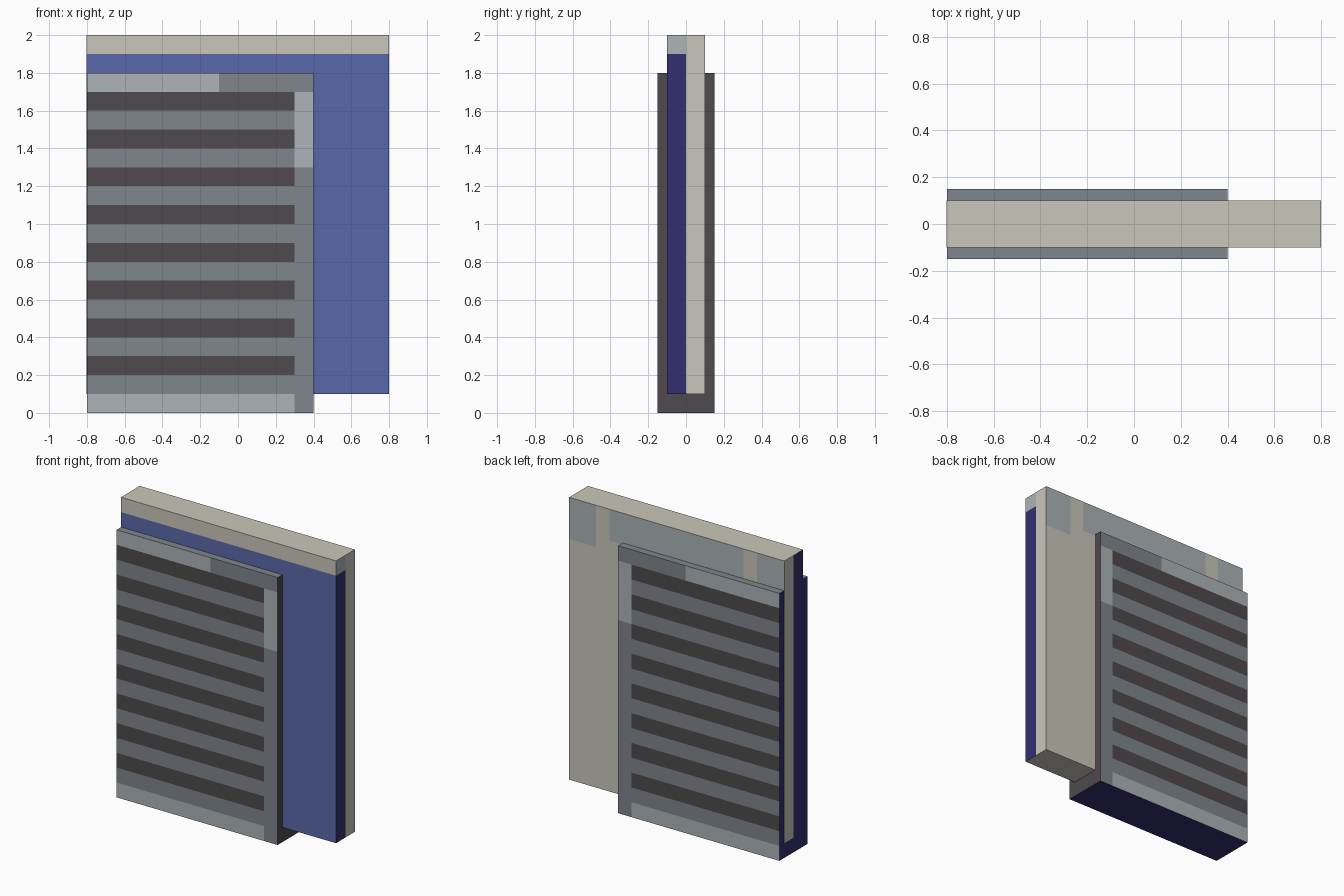
import bpy
import bmesh
from mathutils import Vector

if "Cube" in bpy.data.objects:
    bpy.data.objects.remove(bpy.data.objects["Cube"], do_unlink=True)


def linear(v):
    v /= 255
    return v / 12.92 if v <= 0.04045 else ((v + 0.055) / 1.055) ** 2.4


def material(name, r, g, b):
    mat = bpy.data.materials.new(name)
    mat.use_nodes = True
    colour = (linear(r), linear(g), linear(b), 1)
    mat.diffuse_color = colour
    shader = mat.node_tree.nodes["Principled BSDF"]
    shader.inputs["Base Color"].default_value = colour
    shader.inputs["Roughness"].default_value = 0.9
    return mat


BEIGE, BLUE, NAVY, LIGHT, GREY, DARK = range(6)
MATERIALS = [
    material("beige", 202, 198, 186),
    material("blue", 90, 105, 170),
    material("navy", 50, 47, 112),
    material("light grey", 172, 180, 183),
    material("mid grey", 127, 134, 140),
    material("charcoal", 79, 74, 77),
]


def painted_box(name, low, high, cuts, rule):
    """Box cut along axis planes, each face coloured by rule(centre, normal)."""
    low, high = Vector(low), Vector(high)
    bm = bmesh.new()
    bmesh.ops.create_cube(bm, size=1)
    for v in bm.verts:
        v.co = (low + high) / 2 + v.co * (high - low)
    for axis, places in enumerate(cuts):
        normal = Vector((0, 0, 0))
        normal[axis] = 1
        for place in places:
            bmesh.ops.bisect_plane(bm, geom=bm.verts[:] + bm.edges[:] + bm.faces[:],
                                   plane_co=normal * place, plane_no=normal)
    bm.normal_update()
    for f in bm.faces:
        f.material_index = rule(f.calc_center_median(), f.normal)
    mesh = bpy.data.meshes.new(name)
    bm.to_mesh(mesh)
    bm.free()
    for mat in MATERIALS:
        mesh.materials.append(mat)
    obj = bpy.data.objects.new(name, mesh)
    bpy.context.collection.objects.link(obj)
    return obj


# Inner slab: blue front, beige back with grey patches along the top
def slab_rule(c, n):
    if abs(n.z) > 0.5:
        return BEIGE
    if n.y < -0.5:
        return BEIGE if c.z > 1.9 else BLUE
    if n.y > 0.5:
        outer = abs(c.x) > 0.6 and c.z > 1.72
        middle = abs(c.x) < 0.5 and c.z > 1.79
        return LIGHT if outer or middle else BEIGE
    if c.y > 0:
        return BEIGE
    return LIGHT if n.x > 0 and c.z > 1.9 else NAVY


painted_box("inner_slab", (-0.802, -0.1, 0.1), (0.8, 0.1, 2),
            [(-0.6, -0.5, 0.5, 0.6), (0,), (1.72, 1.79, 1.9)], slab_rule)


# Outer sleeve: slotted grey panels front and back, navy left open side and base
def sleeve_rule(c, n):
    if abs(n.z) > 0.5:
        return GREY if n.z > 0 else NAVY
    if abs(n.x) > 0.5:
        return DARK if n.x > 0 else NAVY
    if c.x > 0.3:
        return LIGHT if 1.3 < c.z < 1.7 else GREY
    if c.z < 0.1:
        return LIGHT
    if c.z > 1.7:
        return LIGHT if c.x < -0.1 else GREY
    row = int(c.z * 10)
    return DARK if row >= 2 and row % 2 == 0 else GREY


painted_box("outer_sleeve", (-0.8, -0.15, 0), (0.4, 0.15, 1.8),
            [(-0.1, 0.3), (), [i / 10 for i in range(1, 18)]], sleeve_rule)
